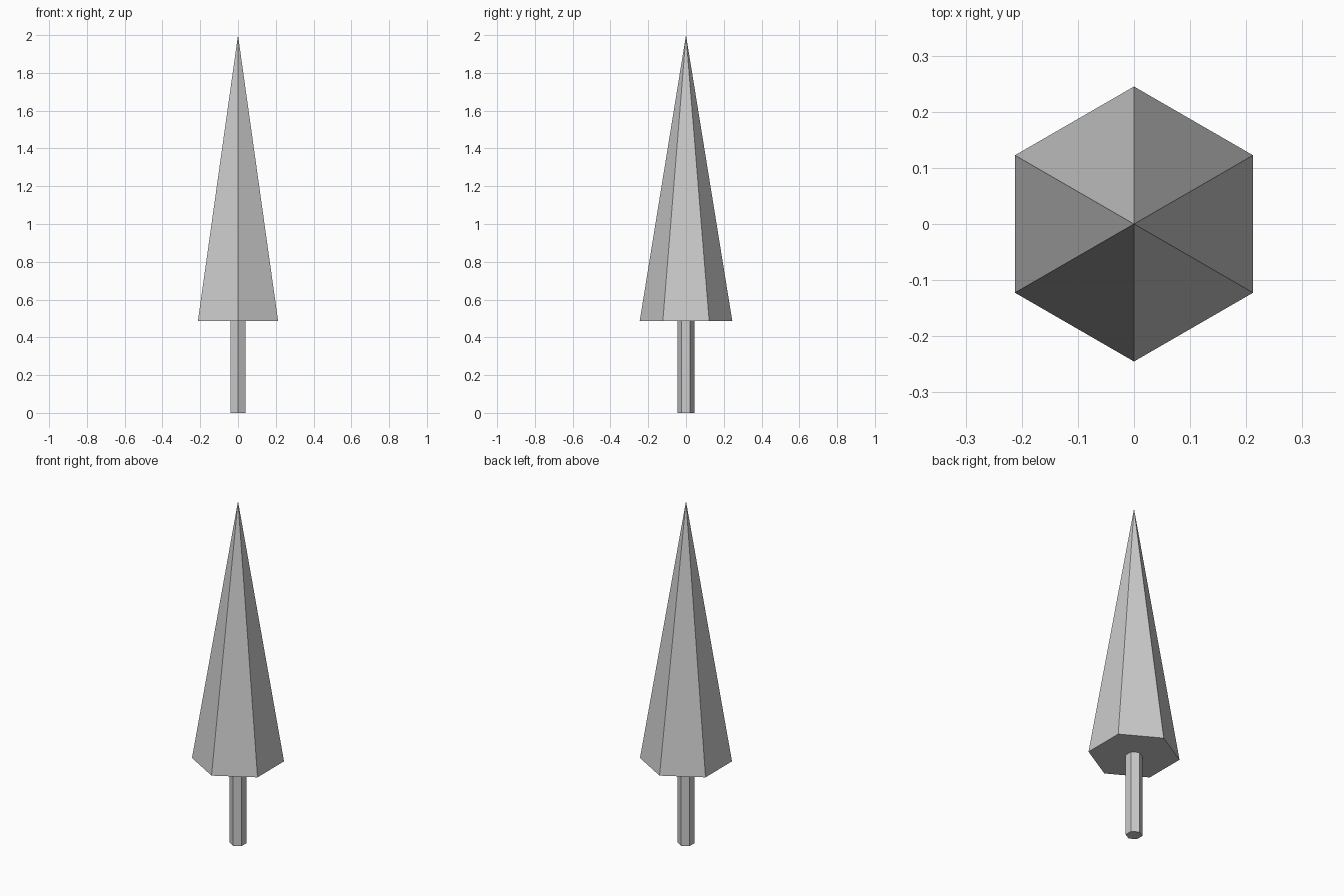
import bpy

if "Cube" in bpy.data.objects:
    bpy.data.objects.remove(bpy.data.objects["Cube"])

SIDES = 6
SKIRT_Z = 0.487   # height where foliage meets trunk
TOP_Z = 2.0


def tapered(name, r_bottom, r_top, z0, z1):
    """Flat-shaded six-sided cone or prism standing between z0 and z1."""
    bpy.ops.mesh.primitive_cone_add(
        vertices=SIDES, radius1=r_bottom, radius2=r_top,
        depth=z1 - z0, location=(0, 0, (z0 + z1) / 2))
    obj = bpy.context.object
    obj.name = name
    return obj


# Trunk: slim hexagonal post
tapered("trunk", 0.045, 0.045, 0.0, SKIRT_Z)

# Foliage: tall hexagonal pyramid with closed underside
tapered("foliage", 0.245, 0.0, SKIRT_Z, TOP_Z)
